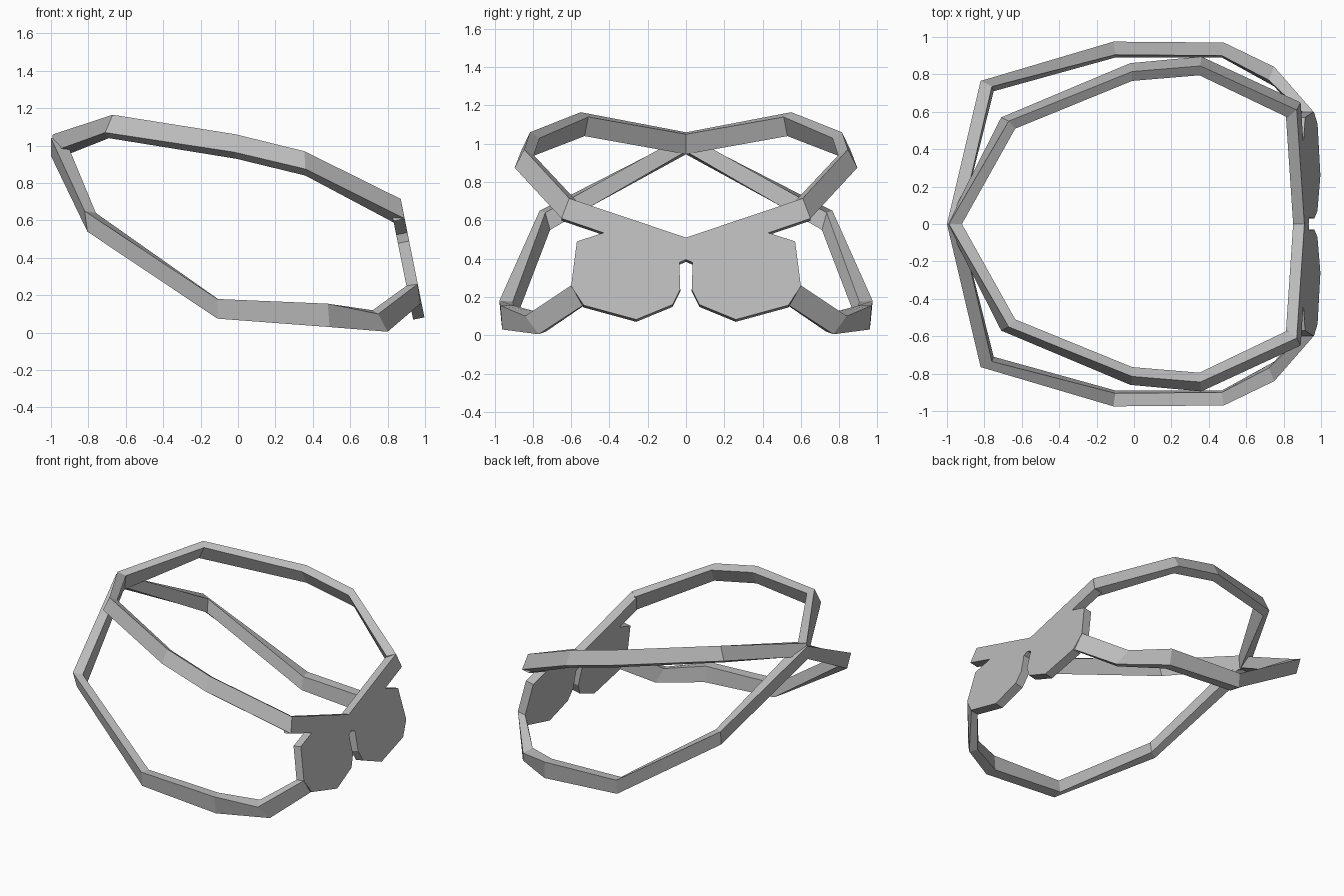
import bpy
import bmesh
from mathutils import Vector

cube = bpy.data.objects.get("Cube")
if cube:
    bpy.data.objects.remove(cube)

grey = bpy.data.materials.new("plain_grey")
grey.use_nodes = True
colour = (0.5, 0.5, 0.5, 1)
grey.diffuse_color = colour
grey.node_tree.nodes["Principled BSDF"].inputs["Base Color"].default_value = colour


def finish(name, bm):
    bmesh.ops.recalc_face_normals(bm, faces=bm.faces)
    mesh = bpy.data.meshes.new(name)
    bm.to_mesh(mesh)
    bm.free()
    mesh.materials.append(grey)
    obj = bpy.data.objects.new(name, mesh)
    bpy.context.collection.objects.link(obj)
    return obj


def strap(name, stations):
    """Join four-cornered sections into a strap, mirrored left to right."""
    bm = bmesh.new()
    rings = [[bm.verts.new(p) for p in section] for section in stations]
    for a, b in zip(rings, rings[1:]):
        for i in range(4):
            j = (i + 1) % 4
            bm.faces.new((a[i], a[j], b[j], b[i]))
    bm.faces.new(rings[0])
    obj = finish(name, bm)
    mirror = obj.modifiers.new("both_sides", 'MIRROR')
    mirror.use_axis = (False, True, False)
    return obj


# Each section: outer top, outer bottom, inner bottom, inner top
strap("upper_strap", [
    [(.87, .61, .715), (.89, .65, .61), (.83, .61, .59), (.82, .57, .70)],
    [(.355, .845, .97), (.36, .895, .875), (.36, .845, .84), (.35, .795, .94)],
    [(-.01, .815, 1.06), (-.02, .86, .965), (-.01, .815, .93), (-.01, .765, 1.03)],
    [(-.67, .55, 1.165), (-.71, .57, 1.07), (-.69, .53, 1.04), (-.635, .51, 1.14)],
    [(-.99, 0, 1.06), (-1, 0, .965), (-.93, 0, .945), (-.92, 0, 1.05)],
])
strap("lower_strap", [
    [(.96, .6, .26), (.975, .54, .155), (.92, .54, .15), (.90, .6, .25)],
    [(.75, .84, .10), (.80, .77, .005), (.76, .73, .02), (.72, .77, .12)],
    [(.48, .97, .155), (.49, .96, .03), (.47, .89, .04), (.47, .90, .155)],
    [(-.11, .975, .18), (-.11, .965, .075), (-.1, .89, .08), (-.1, .905, .175)],
    [(-.82, .765, .65), (-.805, .74, .54), (-.75, .71, .55), (-.76, .735, .64)],
    [(-1, 0, 1.04), (-1, 0, .945), (-.93, 0, .96), (-.93, 0, 1.05)],
])

# Sloping front plate: brow band, two lens shapes and a nose notch
half = [(0, .51), (.61, .715), (.65, .61), (.43, .535), (.57, .49), (.6, .257),
        (.535, .157), (.26, .082), (.07, .16), (.03, .24), (.035, .38), (0, .395)]
outline = half + [(-y, z) for y, z in reversed(half[1:-1])]
bm = bmesh.new()
front = [bm.verts.new((1.013 - .2 * z, y, z)) for y, z in outline]
depth = Vector((-.06, 0, -.012))
back = [bm.verts.new(v.co + depth) for v in front]
bm.faces.new(front)
bm.faces.new(back[::-1])
for i in range(len(front)):
    j = (i + 1) % len(front)
    bm.faces.new((front[i], front[j], back[j], back[i]))
finish("front_plate", bm)
